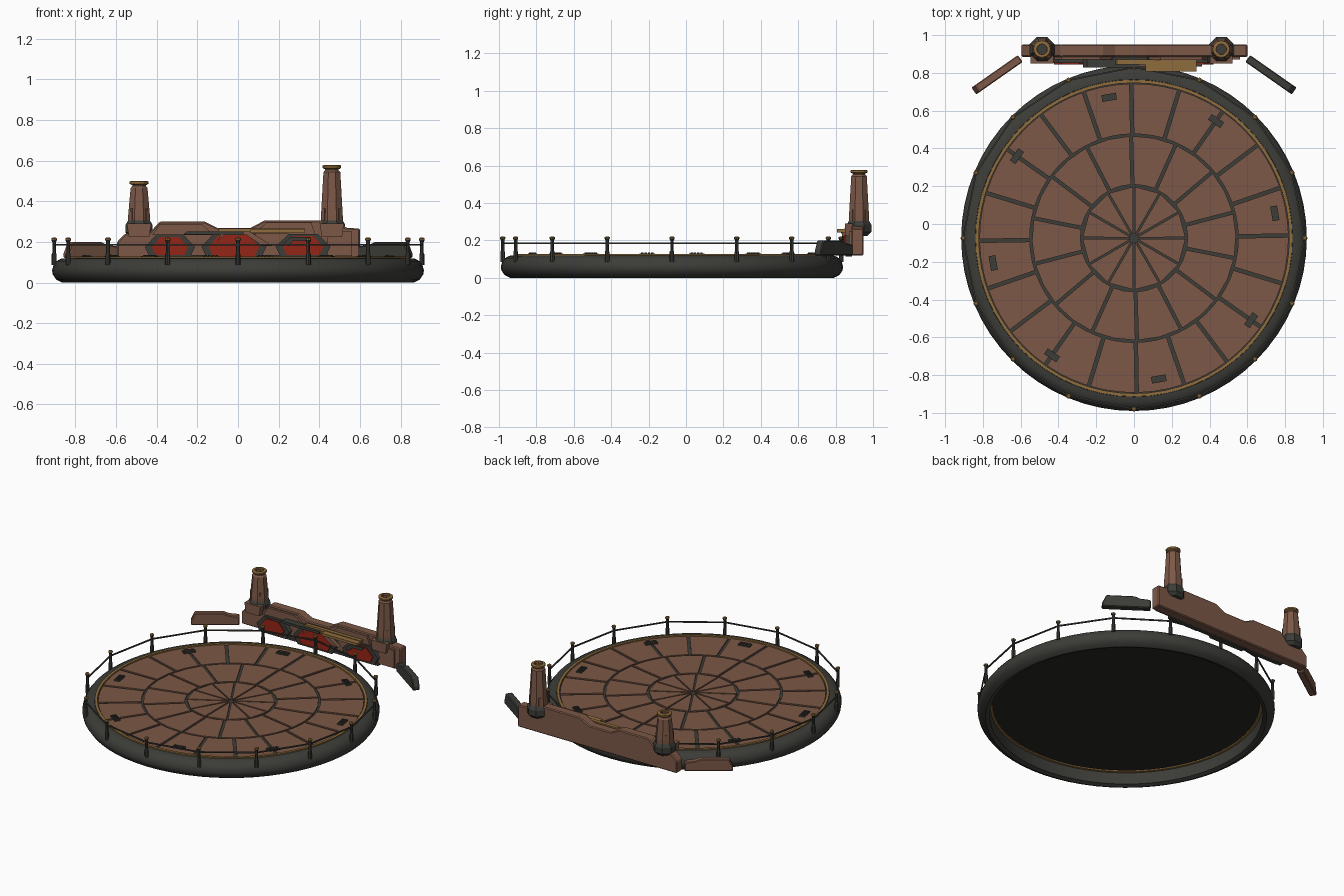
import bpy, bmesh
from math import sin, cos, pi, radians
from mathutils import Matrix, Vector

if "Cube" in bpy.data.objects:
    bpy.data.objects.remove(bpy.data.objects["Cube"])

CY = -0.075  # centre of the round deck


def mat(name, c):
    m = bpy.data.materials.new(name)
    m.diffuse_color = (*c, 1)
    m.use_nodes = True
    m.node_tree.nodes["Principled BSDF"].inputs["Base Color"].default_value = m.diffuse_color
    return m


RUST = mat("rust", (0.2, 0.098, 0.063))
DARK = mat("dark_metal", (0.045, 0.045, 0.04))
BLACK = mat("underside", (0.02, 0.02, 0.019))
BRASS = mat("brass", (0.27, 0.15, 0.045))
RED = mat("red_glow", (0.3, 0.018, 0.008))


def finish(name, bm, m, smooth=False):
    bmesh.ops.recalc_face_normals(bm, faces=bm.faces)
    me = bpy.data.meshes.new(name)
    bm.to_mesh(me)
    bm.free()
    o = bpy.data.objects.new(name, me)
    bpy.context.collection.objects.link(o)
    me.materials.append(m)
    if smooth:
        bpy.ops.object.select_all(action='DESELECT')
        bpy.context.view_layer.objects.active = o
        o.select_set(True)
        bpy.ops.object.shade_smooth_by_angle(angle=radians(30))
    return o


def lathe(name, prof, n, m, x=0, y=CY, closed=True, phase=0, smooth=False):
    """Revolve (r, z) points; an open profile gets capped at both ends."""
    bm = bmesh.new()
    rings = [[bm.verts.new((x + r * cos(phase + 2 * pi * i / n), y + r * sin(phase + 2 * pi * i / n), z))
              for i in range(n)] for r, z in prof]
    for k in range(len(rings) if closed else len(rings) - 1):
        a, b = rings[k], rings[(k + 1) % len(rings)]
        for i in range(n):
            j = (i + 1) % n
            bm.faces.new((a[i], a[j], b[j], b[i]))
    if not closed:
        bm.faces.new(rings[0])
        bm.faces.new(rings[-1])
    return finish(name, bm, m, smooth)


def extrude(bm, pts, d):
    f = bm.faces.new([bm.verts.new(p) for p in pts])
    r = bmesh.ops.extrude_face_region(bm, geom=[f])
    bmesh.ops.translate(bm, verts=[v for v in r['geom'] if isinstance(v, bmesh.types.BMVert)], vec=d)


def plate(name, pts, y0, y1, m, mtx=None, bevel=0):
    """Extrude an (x, z) outline from y0 to y1."""
    bm = bmesh.new()
    extrude(bm, [(x, y0, z) for x, z in pts], (0, y1 - y0, 0))
    if mtx:
        bm.transform(mtx)
    o = finish(name, bm, m)
    if bevel:
        b = o.modifiers.new("bevel", 'BEVEL')
        b.width, b.segments = bevel, 1
    return o


def add_box(bm, size, mtx):
    bmesh.ops.create_cube(bm, size=1, matrix=mtx @ Matrix.Diagonal((*size, 1)))


def polar(r, a, z):
    return Matrix.Translation((r * cos(a), CY + r * sin(a), z)) @ Matrix.Rotation(a, 4, 'Z')


# Hollow rim, deck base and brass trim
lathe("rim", [(.84, .01), (.865, 0), (.895, .015), (.912, .04), (.915, .06), (.908, .085), (.893, .105),
              (.87, .118), (.84, .12)], 64, DARK, smooth=True)
lathe("deck_base", [(.842, .096), (.842, .11)], 64, BLACK, closed=False)
lathe("seam_floor", [(.825, .109), (.825, .113)], 64, DARK, closed=False)
lathe("brass_ring", [(.822, .088), (.839, .088), (.839, .127), (.822, .127)], 64, BRASS)


# Deck panels, three rings of wedges with gaps between
def panel_ring(name, r0, r1, n, start, steps, gap):
    bm = bmesh.new()
    for i in range(n):
        a0, a1 = start + 2 * pi * i / n, start + 2 * pi * (i + 1) / n
        pts = []
        for r, fwd in ((r0, True), (r1, False)):
            g = min(gap / 2 / r, .45 * (a1 - a0))
            arc = [a0 + g + (a1 - a0 - 2 * g) * k / steps for k in range(steps + 1)]
            pts += [(r * cos(a), CY + r * sin(a), .108) for a in (arc if fwd else arc[::-1])]
        extrude(bm, pts, (0, 0, .013))
    finish(name, bm, RUST)


panel_ring("inner_panels", .02, .272, 12, 0, 1, .01)
panel_ring("middle_panels", .284, .54, 14, radians(14.5), 2, .016)
panel_ring("outer_panels", .552, .818, 20, radians(1), 3, .018)

# Deck vents with slats
bm = bmesh.new()
for i in range(8):
    a = radians(10 + 45 * i)
    add_box(bm, (.036, .078, .012), polar(.757, a, .124))
    for k in range(4):
        add_box(bm, (.028, .008, .006), polar(.757, a, .132) @ Matrix.Translation((0, -.027 + .018 * k, 0)))
finish("deck_vents", bm, DARK)

# Railing: posts, brass caps and straight rails
N, R = 16, .905
rails = bmesh.new()
for i in range(N):
    a = 2 * pi * i / N
    px, py = R * cos(a), CY + R * sin(a)
    lathe("rail_post", [(.012, .085), (.012, .14), (.009, .145), (.009, .2), (.014, .21)], 8, DARK, px, py, False)
    lathe("post_cap", [(.014, .21), (.014, .217), (.008, .221)], 8, BRASS, px, py, False)
    L = 2 * R * sin(pi / N)
    add_box(rails, (.008, L, .008), polar(R * cos(pi / N), a + pi / N, .185))
finish("rails", rails, DARK)

# Rear wall with stepped skyline
wall = [(-.595, .12), (-.595, .2), (-.555, .24), (-.43, .25), (-.385, .3), (-.165, .3), (-.1, .268), (.06, .268),
        (.13, .305), (.5, .305), (.53, .27), (.6, .265), (.6, .12)]
plate("rear_wall", wall, .885, .95, RUST, bevel=.006)
plate("left_upper_panel", [(-.42, .235), (-.385, .288), (-.18, .288), (-.12, .235)], .87, .89, RUST)
plate("right_upper_panel", [(.08, .24), (.14, .296), (.36, .296), (.38, .24)], .868, .89, RUST)
plate("end_panel", [(.44, .13), (.44, .22), (.47, .25), (.56, .25), (.56, .13)], .872, .89, RUST)


# Red furnace windows in dark frames
def hexa(cx, z0, z1, w, t):
    zm = z0 + (z1 - z0) * .45
    return [(cx - w * .8, z0), (cx - w, zm), (cx - t, z1), (cx + t, z1), (cx + w, zm), (cx + w * .8, z0)]


for cx, z0, z1, w, t in ((-.335, .135, .225, .088, .045), (-.02, .125, .24, .125, .07), (.32, .135, .228, .1, .05)):
    plate("window_frame", hexa(cx, z0 - .012, z1 + .012, w + .035, t + .02), .852, .888, DARK)
    plate("red_window", hexa(cx, z0, z1, w, t), .845, .87, RED)
plate("window_hood", [(-.1, .2), (-.07, .235), (.04, .235), (.12, .18), (.17, .18), (.06, .25), (-.08, .25)],
      .835, .86, RUST)
plate("window_guard", [(.22, .19), (.26, .225), (.36, .225), (.34, .205), (.27, .205), (.25, .18)],
      .835, .86, DARK)
plate("dark_beam", [(-.27, .236), (-.25, .252), (.03, .252), (.03, .236)], .828, .87, DARK)
plate("brass_beam", [(-.1, .25), (-.09, .265), (.33, .265), (.33, .25)], .845, .87, BRASS)
plate("brass_duct", [(.06, .243), (.06, .26), (.33, .26), (.33, .243)], .808, .85, BRASS)
plate("lower_sill", [(-.45, .12), (-.45, .135), (.45, .135), (.45, .12)], .86, .89, DARK)

# Chimneys: collar, tapered hollow stack, brass lip
for side, x, y, top in (("left", -.487, .925, .5), ("right", .462, .925, .578)):
    p = pi / 8
    lathe(side + "_collar", [(.05, .225), (.071, .245), (.071, .285), (.055, .31)], 8, DARK, x, y, False, p)
    lathe(side + "_stack", [(.058, .29), (.058, .33), (.045, top - .035), (.036, top - .025), (.036, top - .01),
                            (.026, top - .01), (.026, .32)], 8, RUST, x, y, True, p)
    lathe(side + "_lip", [(.036, top - .02), (.046, top - .014), (.046, top - .004), (.04, top), (.028, top),
                          (.028, top - .02)], 12, BRASS, x, y)
    lathe(side + "_floor", [(.034, top - .09), (.034, top - .08)], 8, DARK, x, y, False, p)
    plate(side + "_buttress", [(x - .05, .225), (x - .06, .29), (x + .06, .29), (x + .05, .225)], .85, .89, RUST)
    for k in range(4):  # ribs up the stack
        a = k * pi / 2 + pi / 4
        bm = bmesh.new()
        add_box(bm, (.01, .014, .06), Matrix.Translation((x + .052 * cos(a), y + .052 * sin(a), .335))
                @ Matrix.Rotation(a, 4, 'Z'))
        finish(side + "_rib", bm, RUST)

# Angled side wings
wing = [(-.15, .12), (-.15, .145), (-.125, .2), (.05, .2), (.085, .185), (.15, .178), (.15, .12)]
for name, s, m in (("left_wing", 1, RUST), ("right_wing", -1, DARK)):
    mtx = Matrix.Translation((-.725 * s, .79, 0)) @ Matrix.Rotation(radians(35 * s), 4, 'Z')
    plate(name, [(x * s, z) for x, z in wing], -.022, .022, m, mtx, .005)
